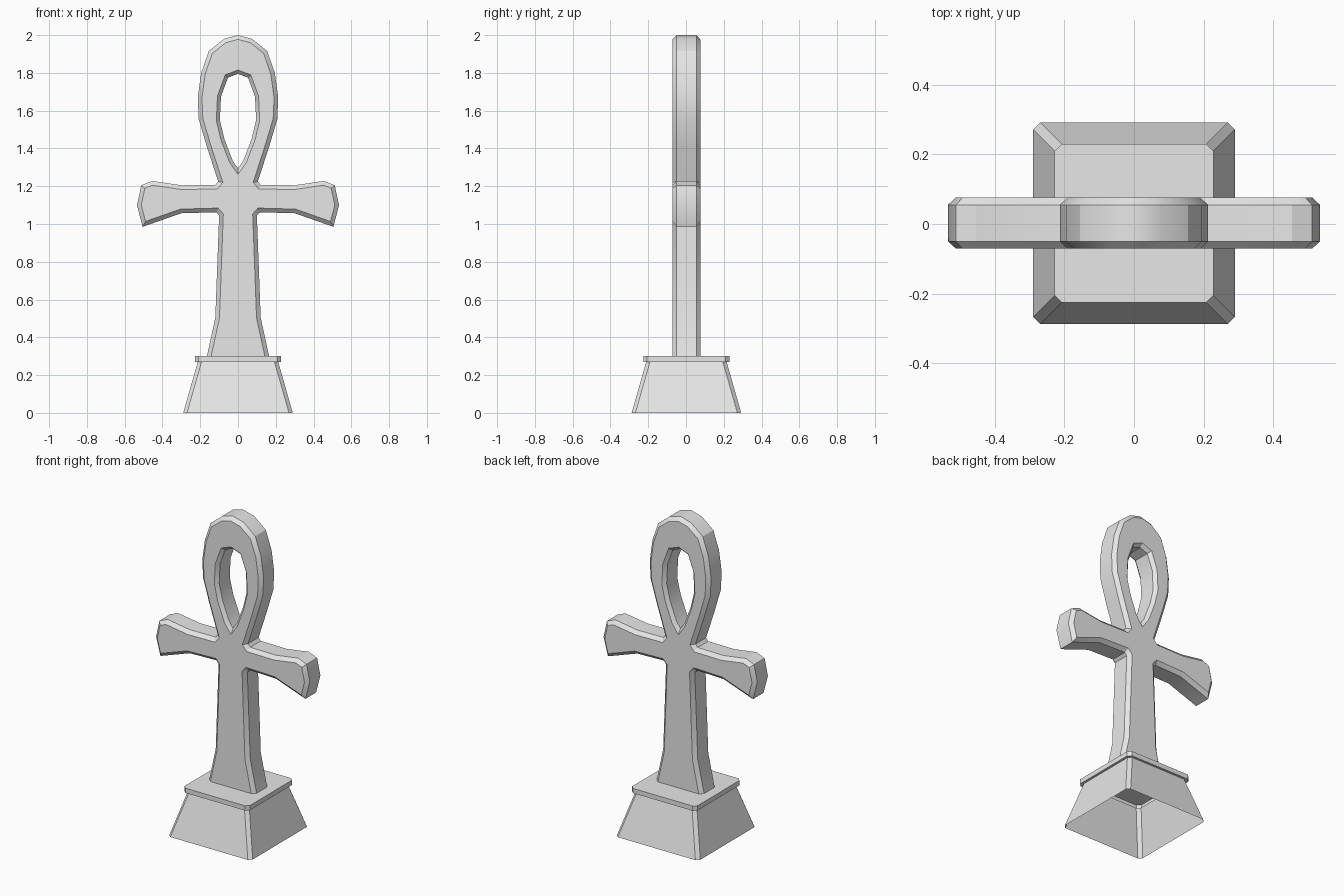
import bpy, bmesh, math
from mathutils import Vector

cube = bpy.data.objects.get("Cube")
if cube:
    bpy.data.objects.remove(cube, do_unlink=True)

stone = bpy.data.materials.new("pale_grey_stone")
stone.use_nodes = True
GREY = (0.8, 0.8, 0.8, 1)
stone.diffuse_color = GREY
stone.node_tree.nodes["Principled BSDF"].inputs["Base Color"].default_value = GREY


def finish(bm, name):
    bmesh.ops.recalc_face_normals(bm, faces=bm.faces)
    mesh = bpy.data.meshes.new(name)
    bm.to_mesh(mesh)
    bm.free()
    mesh.materials.append(stone)
    obj = bpy.data.objects.new(name, mesh)
    bpy.context.collection.objects.link(obj)
    return obj


def mirrored(half):
    """Close a right-hand outline by adding its mirror image."""
    return half + [(-x, z) for x, z in reversed(half) if x > 0]


def inset(points, dist):
    """Mitred offset to the right of a clockwise outline."""
    out = []
    for i, p in enumerate(points):
        p = Vector(p)
        a = (p - Vector(points[i - 1])).normalized()
        b = (Vector(points[(i + 1) % len(points)]) - p).normalized()
        na, nb = Vector((a.y, -a.x)), Vector((b.y, -b.x))
        out.append(p + (na + nb) * dist / (1 + na.dot(nb)))
    return out


def bridge(bm, rings):
    for r, s in zip(rings, rings[1:]):
        for i in range(len(r)):
            j = (i + 1) % len(r)
            bm.faces.new((r[i], r[j], s[j], s[i]))


# Looped cross: right half of the outline, from the top clockwise
outline = mirrored([
    (0, 2.0), (0.075, 1.98), (0.155, 1.915), (0.195, 1.8), (0.213, 1.67),
    (0.208, 1.555), (0.165, 1.41), (0.105, 1.225), (0.12, 1.207),
    (0.3, 1.205), (0.455, 1.228), (0.512, 1.205), (0.535, 1.1),
    (0.505, 0.985), (0.3, 1.057), (0.115, 1.062), (0.1, 1.045),
    (0.12, 0.505), (0.17, 0.275)])
# Teardrop opening, reversed so that its bevel widens it
opening = mirrored([
    (0, 1.795), (0.053, 1.775), (0.09, 1.675), (0.096, 1.55),
    (0.072, 1.45), (0.028, 1.335), (0, 1.295)])[::-1]

bm = bmesh.new()
levels = [(-0.071, 0.022), (-0.05, 0), (0.055, 0), (0.076, 0.022)]
caps = ([], [])
for shape in (outline, opening):
    rings = []
    for y, d in levels:
        if shape is opening:
            d *= 0.85
        rings.append([bm.verts.new((p[0], y, p[1])) for p in inset(shape, d)])
    bridge(bm, rings)
    for cap, ring in zip(caps, (rings[0], rings[-1])):
        cap += [bm.edges.get((ring[i - 1], ring[i])) for i in range(len(ring))]
for cap in caps:
    bmesh.ops.triangle_fill(bm, edges=cap, use_beauty=True)
cross = finish(bm, "looped_cross")
bpy.context.view_layer.objects.active = cross
cross.select_set(True)
bpy.ops.object.shade_smooth_by_angle(angle=math.radians(30))
cross.select_set(False)


# Hollow pedestal: chamfered square rings, open underneath
def square_ring(bm, h, z, c=0.02):
    k = h - c
    corners = [(h, -k), (h, k), (k, h), (-k, h), (-h, k), (-h, -k), (-k, -h), (k, -h)]
    return [bm.verts.new((x, y + 0.002, z)) for x, y in corners]


bm = bmesh.new()
rings = [square_ring(bm, h, z) for h, z in
         ((0.29, 0), (0.213, 0.27), (0.228, 0.27), (0.228, 0.3))]
bridge(bm, rings)
bm.faces.new(rings[-1])
finish(bm, "pedestal")
